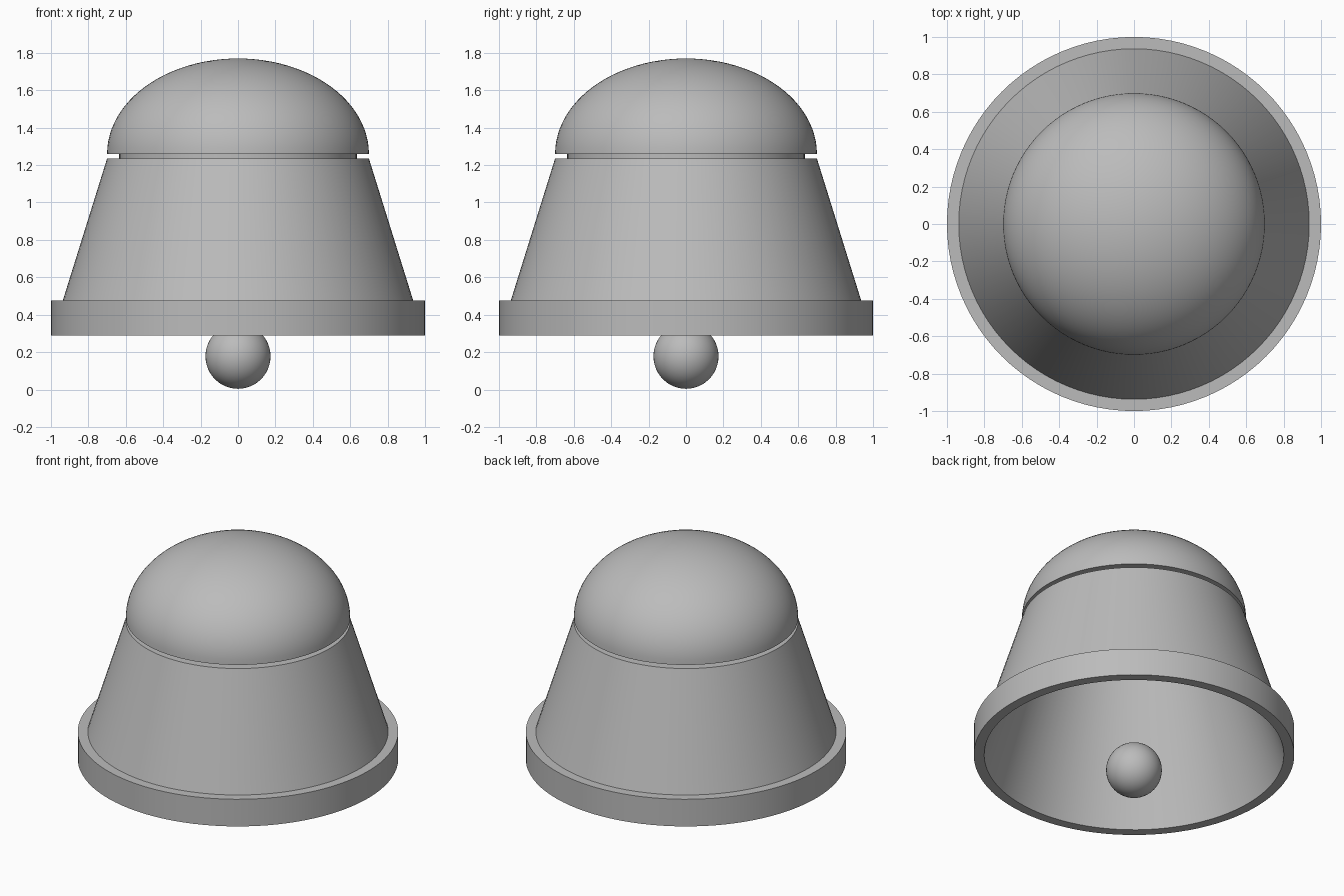
import bpy
import math

cube = bpy.data.objects.get("Cube")
if cube:
    bpy.data.objects.remove(cube, do_unlink=True)

SIDES = 96
GREY = (0.5, 0.5, 0.5, 1.0)

metal = bpy.data.materials.new("grey metal")
metal.use_nodes = True
metal.diffuse_color = GREY
metal.node_tree.nodes["Principled BSDF"].inputs["Base Color"].default_value = GREY


def finish(obj, name):
    """Name the part, colour it and smooth its rounded faces."""
    obj.name = name
    obj.data.materials.append(metal)
    bpy.ops.object.select_all(action="DESELECT")
    obj.select_set(True)
    bpy.context.view_layer.objects.active = obj
    bpy.ops.object.shade_smooth_by_angle(angle=math.radians(30))


def lathe(name, profile):
    """Spin a profile of (radius, height) points round the z axis."""
    verts, faces, rings = [], [], []
    for r, z in profile:
        start = len(verts)
        count = SIDES if r > 0 else 1
        for i in range(count):
            a = math.tau * i / SIDES
            verts.append((r * math.cos(a), r * math.sin(a), z))
        rings.append([start + i % count for i in range(SIDES)])
    for low, high in zip(rings, rings[1:]):
        for i in range(SIDES):
            j = (i + 1) % SIDES
            corners = dict.fromkeys((low[i], low[j], high[j], high[i]))
            faces.append(tuple(corners))
    mesh = bpy.data.meshes.new(name)
    mesh.from_pydata(verts, [], faces)
    obj = bpy.data.objects.new(name, mesh)
    bpy.context.collection.objects.link(obj)
    finish(obj, name)


# Hollow flared body with a wide lip, closed by a recessed neck
lathe("bell_body", [(0, 1.235), (0.635, 1.235), (0.935, 0.288), (1, 0.288),
                    (1, 0.475), (0.937, 0.475), (0.7, 1.235),
                    (0.635, 1.235), (0.635, 1.26)])

# Flattened dome with a flat underside
arc = [(0.7 * math.cos(t), 1.26 + 0.51 * math.sin(t))
       for t in (math.pi / 2 * k / 24 for k in range(24))]
lathe("dome", [(0, 1.26)] + arc + [(0, 1.77)])

# Ball clapper
bpy.ops.mesh.primitive_uv_sphere_add(segments=48, ring_count=24, radius=0.174,
                                     location=(0, 0, 0.178))
finish(bpy.context.object, "clapper")
